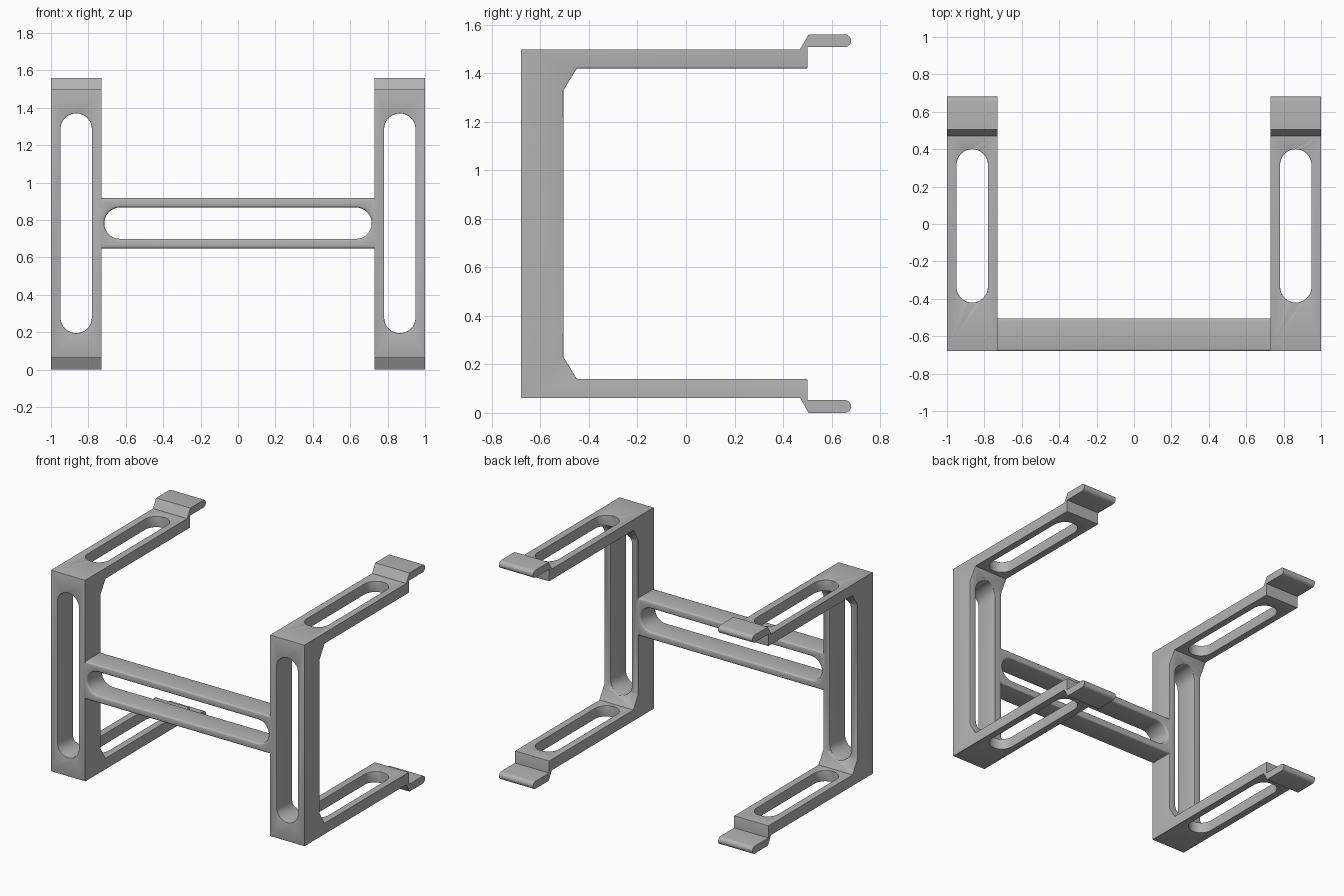
import bpy, bmesh, math
from mathutils import Vector

if "Cube" in bpy.data.objects:
    bpy.data.objects.remove(bpy.data.objects["Cube"], do_unlink=True)

grey = bpy.data.materials.new("plain grey")
grey.use_nodes = True
COLOUR = (0.45, 0.45, 0.45, 1)
grey.diffuse_color = COLOUR
grey.node_tree.nodes["Principled BSDF"].inputs["Base Color"].default_value = COLOUR

MID_Z = 0.78
INNER, OUTER = 0.73, 1.0
SLOT_X, SLOT_R = 0.865, 0.084
FRONT, REAR = -0.68, -0.505


def prism(name, points, offset):
    """Extrude a closed outline of 3D points along offset."""
    bm = bmesh.new()
    face = bm.faces.new([bm.verts.new(p) for p in points])
    out = bmesh.ops.extrude_face_region(bm, geom=[face])
    bmesh.ops.translate(bm, vec=Vector(offset),
                        verts=[g for g in out["geom"] if isinstance(g, bmesh.types.BMVert)])
    bmesh.ops.recalc_face_normals(bm, faces=bm.faces)
    mesh = bpy.data.meshes.new(name)
    bm.to_mesh(mesh)
    bm.free()
    obj = bpy.data.objects.new(name, mesh)
    bpy.context.collection.objects.link(obj)
    mesh.materials.append(grey)
    return obj


def arc(cx, cy, r, start, end, steps):
    angles = [math.radians(start + (end - start) * i / steps) for i in range(steps + 1)]
    return [(cx + r * math.cos(a), cy + r * math.sin(a)) for a in angles]


def stadium(u, low, high, r):
    """Long slot outline around u, running from low to high."""
    return arc(u, high - r, r, 0, 180, 16) + arc(u, low + r, r, 180, 360, 16)


def activate(obj):
    bpy.ops.object.select_all(action="DESELECT")
    obj.select_set(True)
    bpy.context.view_layer.objects.active = obj


def cut(obj, cutter):
    mod = obj.modifiers.new("slot", "BOOLEAN")
    mod.operation, mod.solver, mod.object = "DIFFERENCE", "EXACT", cutter
    activate(obj)
    bpy.ops.object.modifier_apply(modifier=mod.name)
    bpy.data.objects.remove(cutter, do_unlink=True)


def round_edges(obj, rule, width):
    """Round the sharp edges chosen by rule(midpoint, direction)."""
    bm = bmesh.new()
    bm.from_mesh(obj.data)
    bmesh.ops.remove_doubles(bm, verts=bm.verts, dist=0.0001)
    chosen = []
    for e in bm.edges:
        if e.calc_face_angle(0) > math.radians(35):
            a, b = (v.co for v in e.verts)
            if rule((a + b) / 2, (b - a).normalized()):
                chosen.append(e)
    bmesh.ops.bevel(bm, geom=chosen, offset=width, segments=3, profile=0.5,
                    affect="EDGES", clamp_overlap=True)
    bm.to_mesh(obj.data)
    bm.free()
    activate(obj)
    bpy.ops.object.shade_smooth_by_angle(angle=math.radians(32))


# Side brackets: C-shaped outline with a stepped clip at the end of each arm
lower = [(FRONT, 0.062), (0.47, 0.062), (0.505, 0.0)]
lower += arc(0.654, 0.0265, 0.0265, -90, 90, 10)
lower += [(0.50, 0.053), (0.50, 0.14), (-0.45, 0.14), (REAR, 0.23)]
outline = lower + [(y, 2 * MID_Z - z) for y, z in reversed(lower)]


def bracket_rule(mid, d):
    h = abs(mid.z - MID_Z)
    if abs(d.x) > 0.99:
        front_corner = mid.y < FRONT + 0.01
        arm_end = abs(mid.y - 0.50) < 0.002 and abs(h - 0.64) < 0.01
        return front_corner or arm_end
    slot_rim = INNER + 0.01 < abs(mid.x) < OUTER - 0.01
    inside_rim = REAR - 0.01 < mid.y < 0.495 and h < 0.65
    return slot_rim or inside_rim


for name, side in (("left", 1), ("right", -1)):
    bracket = prism(name + "_bracket", [(side * INNER, y, z) for y, z in outline],
                    (side * (OUTER - INNER), 0, 0))
    upright = stadium(side * SLOT_X, 0.195, 1.37, SLOT_R)
    cut(bracket, prism("upright_slot", [(x, -0.9, z) for x, z in upright], (0, 0.6, 0)))
    arm = stadium(side * SLOT_X, -0.42, 0.40, SLOT_R)
    cut(bracket, prism("arm_slot", [(x, y, -0.2) for x, y in arm], (0, 0, 2)))
    round_edges(bracket, bracket_rule, 0.012)

# Crossbar joining the uprights, with one long slot
END = INNER + 0.01
bar = prism("crossbar", [(-END, FRONT, 0.648), (END, FRONT, 0.648),
                         (END, FRONT, 0.918), (-END, FRONT, 0.918)],
            (0, REAR - FRONT, 0))
slot = stadium(0.783, -0.715, 0.715, SLOT_R)
cut(bar, prism("bar_slot", [(x, -0.9, z) for z, x in slot], (0, 0.6, 0)))
round_edges(bar, lambda mid, d: abs(mid.x) < INNER and abs(d.y) < 0.9, 0.012)
